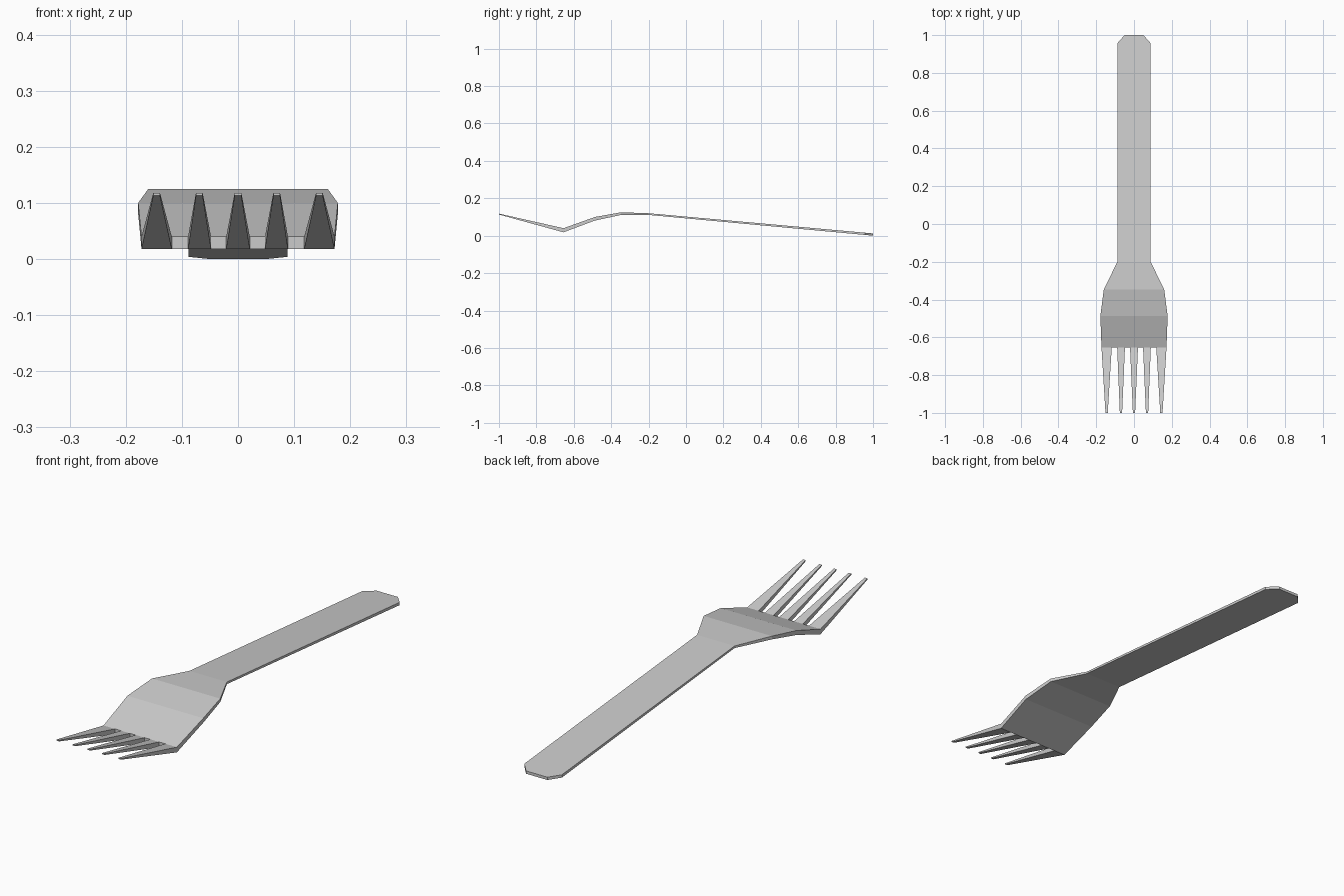
import bpy, bmesh

if "Cube" in bpy.data.objects:
    bpy.data.objects.remove(bpy.data.objects["Cube"])


def loft(name, sections, cap_start=True):
    """Skin rectangular sections (x_min, x_max, y, z_bottom, z_top)."""
    bm = bmesh.new()
    rings = [[bm.verts.new(p) for p in ((x0, y, z0), (x1, y, z0), (x1, y, z1), (x0, y, z1))]
             for x0, x1, y, z0, z1 in sections]
    for a, b in zip(rings, rings[1:]):
        for i in range(4):
            j = (i + 1) % 4
            bm.faces.new((a[i], a[j], b[j], b[i]))
    if cap_start:
        bm.faces.new(rings[0])
    bm.faces.new(rings[-1])
    bmesh.ops.recalc_face_normals(bm, faces=bm.faces)
    mesh = bpy.data.meshes.new(name)
    bm.to_mesh(mesh)
    bm.free()
    obj = bpy.data.objects.new(name, mesh)
    bpy.context.collection.objects.link(obj)
    return obj


# Head and handle: half width, y, bottom z, top z
ROOT_Y, ROOT_Z0, ROOT_Z1 = -0.655, 0.018, 0.04
profile = [
    (0.172, ROOT_Y, ROOT_Z0, ROOT_Z1),
    (0.178, -0.487, 0.081, 0.100),
    (0.160, -0.347, 0.111, 0.125),
    (0.088, -0.200, 0.111, 0.120),
    (0.088, 0.957, 0.004, 0.016),
    (0.050, 1.000, 0.000, 0.012),
]
loft("head_and_handle", [(-w, w, y, z0, z1) for w, y, z0, z1 in profile])


# Tines: tapered prongs rising from the front edge of the head
def tine(name, root, tip_x):
    loft(name, [(*root, ROOT_Y, ROOT_Z0, ROOT_Z1),
                (tip_x - 0.006, tip_x + 0.006, -1.0, 0.113, 0.118)], cap_start=False)


tine("middle_tine", (-0.021, 0.021), 0.0)
for side, s in (("left", -1), ("right", 1)):
    for part, a, b, tip in (("inner", 0.048, 0.089, 0.069), ("outer", 0.118, 0.172, 0.145)):
        tine(f"{side}_{part}_tine", sorted((s * a, s * b)), s * tip)
